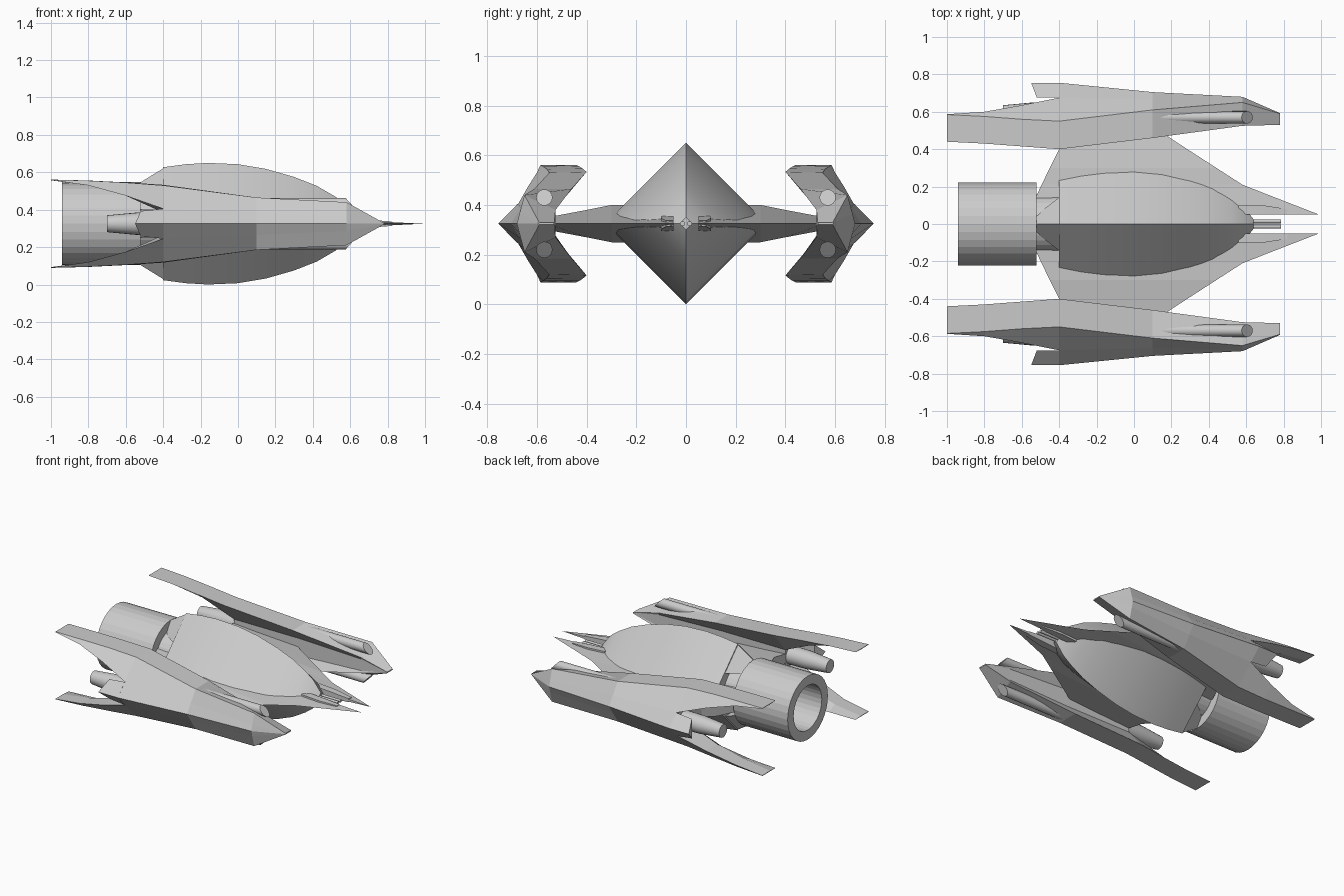
import bpy, bmesh, math

cube = bpy.data.objects.get("Cube")
if cube:
    bpy.data.objects.remove(cube, do_unlink=True)

MID = 0.325  # height of the ship's centre plane

hull_grey = bpy.data.materials.new("hull_grey")
hull_grey.use_nodes = True
GREY = (0.6, 0.6, 0.6, 1)
hull_grey.diffuse_color = GREY
hull_grey.node_tree.nodes["Principled BSDF"].inputs["Base Color"].default_value = GREY


def loft(name, sections, closed_ends=True, smooth=None):
    """Skin matching rings of (x, y, height above centre plane)."""
    bm = bmesh.new()
    rings = [[bm.verts.new((x, y, z + MID)) for x, y, z in ring] for ring in sections]
    n = len(rings[0])
    for a, b in zip(rings, rings[1:]):
        for i in range(n):
            j = (i + 1) % n
            bm.faces.new((a[i], a[j], b[j], b[i]))
    if closed_ends:
        bm.faces.new(rings[0])
        bm.faces.new(rings[-1])
    else:
        for i in range(n):
            j = (i + 1) % n
            bm.faces.new((rings[-1][i], rings[-1][j], rings[0][j], rings[0][i]))
    bmesh.ops.recalc_face_normals(bm, faces=bm.faces)
    mesh = bpy.data.meshes.new(name)
    bm.to_mesh(mesh)
    bm.free()
    mesh.materials.append(hull_grey)
    obj = bpy.data.objects.new(name, mesh)
    bpy.context.collection.objects.link(obj)
    if smooth:
        bpy.ops.object.select_all(action="DESELECT")
        obj.select_set(True)
        bpy.context.view_layer.objects.active = obj
        bpy.ops.object.shade_smooth_by_angle(angle=math.radians(smooth))
    return obj


def ring(x, r, y=0, z=0, sides=24, slant=0):
    """Circle across x; slant shifts x with height."""
    angles = [2 * math.pi * i / sides for i in range(sides)]
    return [(x - slant * math.sin(a), y + r * math.cos(a), z + r * math.sin(a)) for a in angles]


def section(x, s, half):
    """Section at x from upper half points, mirrored below; s picks the side."""
    low = [(y, -h) for y, h in reversed(half) if h > 0]
    return [(x, s * y, h) for y, h in half + low]


# Diamond fuselage with pointed nose
profile = [(-0.4, 0.302), (-0.28, 0.318), (-0.16, 0.325), (0, 0.318), (0.15, 0.293),
           (0.3, 0.25), (0.42, 0.203), (0.52, 0.145), (0.58, 0.1), (0.64, 0.025)]
loft("fuselage", [ring(x, r, sides=4) for x, r in profile], smooth=20)

# Engine tube and neck
loft("main_engine", [ring(-0.94, 0.222, sides=32), ring(-0.52, 0.222, sides=32),
                     ring(-0.52, 0.155, sides=32), ring(-0.94, 0.155, sides=32)], closed_ends=False)
loft("engine_neck", [ring(x, 0.158, sides=32) for x in (-0.6, -0.38)])

# Ridges bracing the engine above and below
for s, label in ((1, "top"), (-1, "bottom")):
    loft(label + "_brace", [[(-0.39, 0, s * 0.302), (-0.39, 0.15, s * 0.15), (-0.39, -0.15, s * 0.15)],
                            [(-0.52, 0, s * 0.222), (-0.52, 0.05, s * 0.14), (-0.52, -0.05, s * 0.14)]])

for s, side in ((1, "left"), (-1, "right")):
    # Wing: wedge sections from the prong outward (y, leading x, trailing x, half height)
    wing = [(0.05, 0.99, -0.52, 0.075), (0.155, 0.72, -0.52, 0.075), (0.21, 0.58, -0.494, 0.075),
            (0.3, 0.44, -0.45, 0.075), (0.4, 0.285, -0.4, 0.055), (0.56, 0.04, -0.4, 0.025)]
    loft(side + "_wing", [[(a, s * y, 0), (b, s * y, h), (b, s * y, -h)] for y, a, b, h in wing])
    # Step beside the prong, and nose barrel
    loft(side + "_prong_step", [section(x, s, [(0.05, h), (w, h)]) for x, w, h in
                                ((0.56, 0.1, 0.03), (0.69, 0.1, 0.022), (0.82, 0.08, 0.012))])
    loft(side + "_nose_barrel", [ring(x, 0.01, s * 0.014, sides=10) for x in (0.6, 0.785)], smooth=40)

    # Outer pod
    pod = [(-0.4, [(0.525, 0.06), (0.4, 0.208), (0.55, 0.205), (0.675, 0.08), (0.755, 0)]),
           (0.1, [(0.525, 0.06), (0.46, 0.14), (0.61, 0.14), (0.665, 0.06), (0.705, 0)]),
           (0.58, [(0.531, 0.04), (0.525, 0.055), (0.65, 0.115), (0.67, 0.04), (0.68, 0)]),
           (0.78, [(0.531, 0.002), (0.53, 0.004), (0.59, 0.004), (0.592, 0.002), (0.593, 0)])]
    loft(side + "_pod", [section(x, s, half) for x, half in pod])
    # Swept flank tip behind the pod
    loft(side + "_flank_tip", [[(x, s * 0.677, h), (tip, s * 0.755, 0), (x, s * 0.677, -h)]
                               for x, tip, h in ((-0.4, -0.4, 0.08), (-0.52, -0.55, 0.068))])
    # Small thruster
    loft(side + "_thruster", [ring(x, r, s * 0.59, sides=20) for x, r in
                              ((-0.7, 0.045), (-0.54, 0.06), (-0.38, 0.062))], smooth=40)

    # Tail fin and gun, above and below
    tail = [(-0.4, [(0.4, 0.208), (0.55, 0.205), (0.675, 0.08), (0.525, 0.06)]),
            (-0.6, [(0.415, 0.221), (0.56, 0.22), (0.635, 0.15), (0.51, 0.15)]),
            (-0.8, [(0.43, 0.231), (0.575, 0.23), (0.6, 0.205), (0.5, 0.205)]),
            (-1, [(0.44, 0.236), (0.585, 0.236), (0.587, 0.233), (0.5, 0.232)])]
    for v, level in ((1, "upper"), (-1, "lower")):
        loft(f"{side}_{level}_tail_fin", [[(x, s * y, v * h) for y, h in pts] for x, pts in tail])
        loft(f"{side}_{level}_gun", [ring(0.1, 0.033, s * 0.57, v * 0.105, 16),
                                     ring(0.605, 0.033, s * 0.57, v * 0.105, 16, v * 0.03)], smooth=40)
